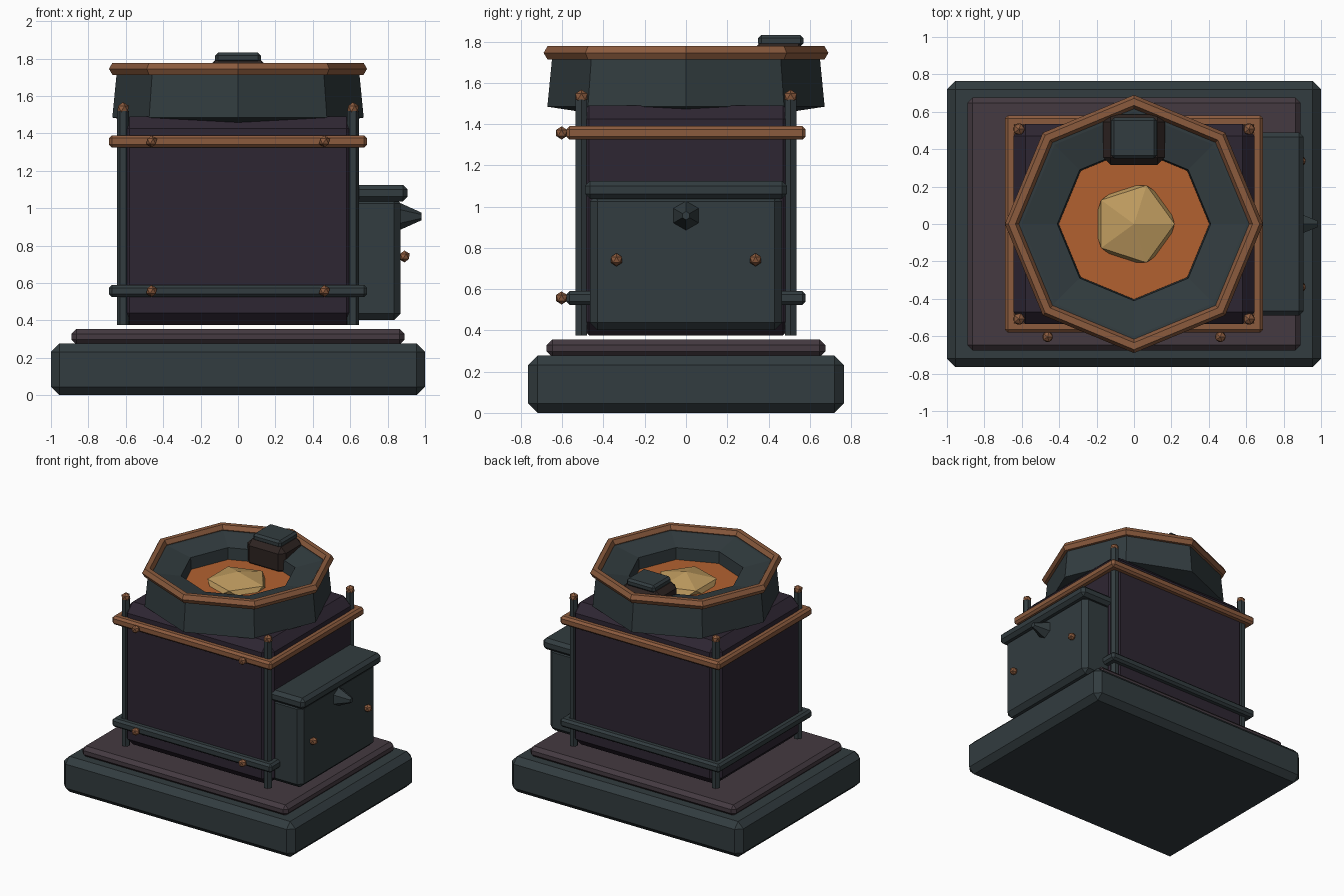
import bpy, bmesh, math
from mathutils import Matrix, Vector

if "Cube" in bpy.data.objects:
    bpy.data.objects.remove(bpy.data.objects["Cube"])


def material(name, rgb):
    m = bpy.data.materials.new(name)
    m.diffuse_color = (*rgb, 1)
    m.use_nodes = True
    m.node_tree.nodes["Principled BSDF"].inputs["Base Color"].default_value = m.diffuse_color
    return m


IRON = material("iron", (0.032, 0.045, 0.050))
BRICK = material("dark_brick", (0.027, 0.019, 0.032))
STONE = material("stone", (0.058, 0.042, 0.052))
COPPER = material("copper", (0.26, 0.105, 0.048))
EMBER = material("ember", (0.45, 0.12, 0.03))
GLOW = material("glow", (0.52, 0.33, 0.115))
SOOT = material("soot", (0.026, 0.017, 0.015))


def finish(name, bm, mat):
    bmesh.ops.recalc_face_normals(bm, faces=bm.faces)
    me = bpy.data.meshes.new(name)
    bm.to_mesh(me)
    bm.free()
    me.materials.append(mat)
    ob = bpy.data.objects.new(name, me)
    bpy.context.collection.objects.link(ob)
    return ob


def box(name, x, y, z, bevel, mat):
    """Chamfered box from (min, max) ranges."""
    bm = bmesh.new()
    bmesh.ops.create_cube(bm, size=1)
    for v in bm.verts:
        v.co = Vector(sum(r) / 2 + c * (r[1] - r[0]) for r, c in zip((x, y, z), v.co))
    bmesh.ops.bevel(bm, geom=bm.edges[:], offset=bevel, segments=1,
                    affect='EDGES', profile=0.5)
    return finish(name, bm, mat)


def lathe(name, profile, sides, mat, capped=True, matrix=Matrix()):
    """Revolve (radius, z) points; cap both ends or close the profile into a ring."""
    bm = bmesh.new()
    rings = [[bm.verts.new((r * math.cos(math.tau * k / sides),
                            r * math.sin(math.tau * k / sides), z))
              for k in range(sides)] for r, z in profile]
    pairs = list(zip(rings, rings[1:]))
    if capped:
        bm.faces.new(rings[0])
        bm.faces.new(rings[-1])
    else:
        pairs.append((rings[-1], rings[0]))
    for a, b in pairs:
        for k in range(sides):
            j = (k + 1) % sides
            bm.faces.new((a[k], a[j], b[j], b[k]))
    bm.transform(matrix)
    return finish(name, bm, mat)


def ball(name, loc, r, mat, rz=None):
    bm = bmesh.new()
    bmesh.ops.create_icosphere(bm, subdivisions=1, radius=1)
    bm.transform(Matrix.Translation(loc) @ Matrix.Diagonal((r, r, rz or r, 1)))
    return finish(name, bm, mat)


# Stepped base
box("base_slab", (-1, 1), (-0.765, 0.765), (0, 0.277), 0.045, IRON)
box("plinth", (-0.89, 0.89), (-0.675, 0.675), (0.27, 0.355), 0.027, STONE)

# Furnace body
box("furnace_body", (-0.645, 0.645), (-0.535, 0.535), (0.375, 1.49), 0.065, BRICK)

# Corner posts with finials
for sx in (-1, 1):
    for sy in (-1, 1):
        at = (sx * 0.615, sy * 0.507, 0)
        lathe("corner_post", [(0.032, 0.375), (0.032, 1.52)], 6, IRON,
              matrix=Matrix.Translation(at))
        ball("post_finial", (at[0], at[1], 1.532), 0.035, COPPER)

# Bands round the body, riveted at the front
for label, z, mat in (("lower", 0.557, IRON), ("upper", 1.357, COPPER)):
    zr = (z - 0.033, z + 0.033)
    for s in (-1, 1):
        yr = sorted((s * 0.515, s * 0.58))
        xr = sorted((s * 0.625, s * 0.69))
        box(label + "_band_long", (-0.69, 0.69), yr, zr, 0.016, mat)
        box(label + "_band_short", xr, (-0.58, 0.58), zr, 0.016, mat)
        ball(label + "_band_rivet", (s * 0.462, -0.603, z), 0.032, COPPER)

# Side firebox with lid, pointed handle and rivets
box("firebox", (0.58, 0.87), (-0.465, 0.465), (0.402, 1.06), 0.035, IRON)
box("firebox_lid", (0.58, 0.907), (-0.49, 0.49), (1.037, 1.125), 0.025, IRON)
lathe("firebox_handle", [(0.075, 0), (0.02, 0.122)], 6, IRON,
      matrix=Matrix.Translation((0.86, 0, 0.956)) @ Matrix.Rotation(math.pi / 2, 4, 'Y'))
for s in (-1, 1):
    ball("firebox_rivet", (0.89, s * 0.337, 0.742), 0.032, COPPER)

# Octagonal crucible and rim
lathe("crucible", [(0.38, 1.44), (0.672, 1.484), (0.647, 1.74), (0.60, 1.738),
                   (0.41, 1.70), (0.40, 1.55)], 8, IRON, capped=False)
hexagon = [(0.653 + 0.037 * math.cos(math.tau * k / 6),
            1.745 + 0.037 * math.sin(math.tau * k / 6)) for k in range(6)]
lathe("crucible_rim", hexagon, 8, COPPER, capped=False)

# Molten contents
lathe("molten_pool", [(0.403, 1.56), (0.403, 1.61)], 8, EMBER)
ball("molten_core", (0, 0, 1.60), 0.243, GLOW, 0.10)

# Vent block and cap at the back of the crucible
box("vent_block", (-0.165, 0.165), (0.315, 0.585), (1.58, 1.79), 0.04, SOOT)
box("vent_cap", (-0.122, 0.122), (0.35, 0.57), (1.775, 1.832), 0.016, IRON)
